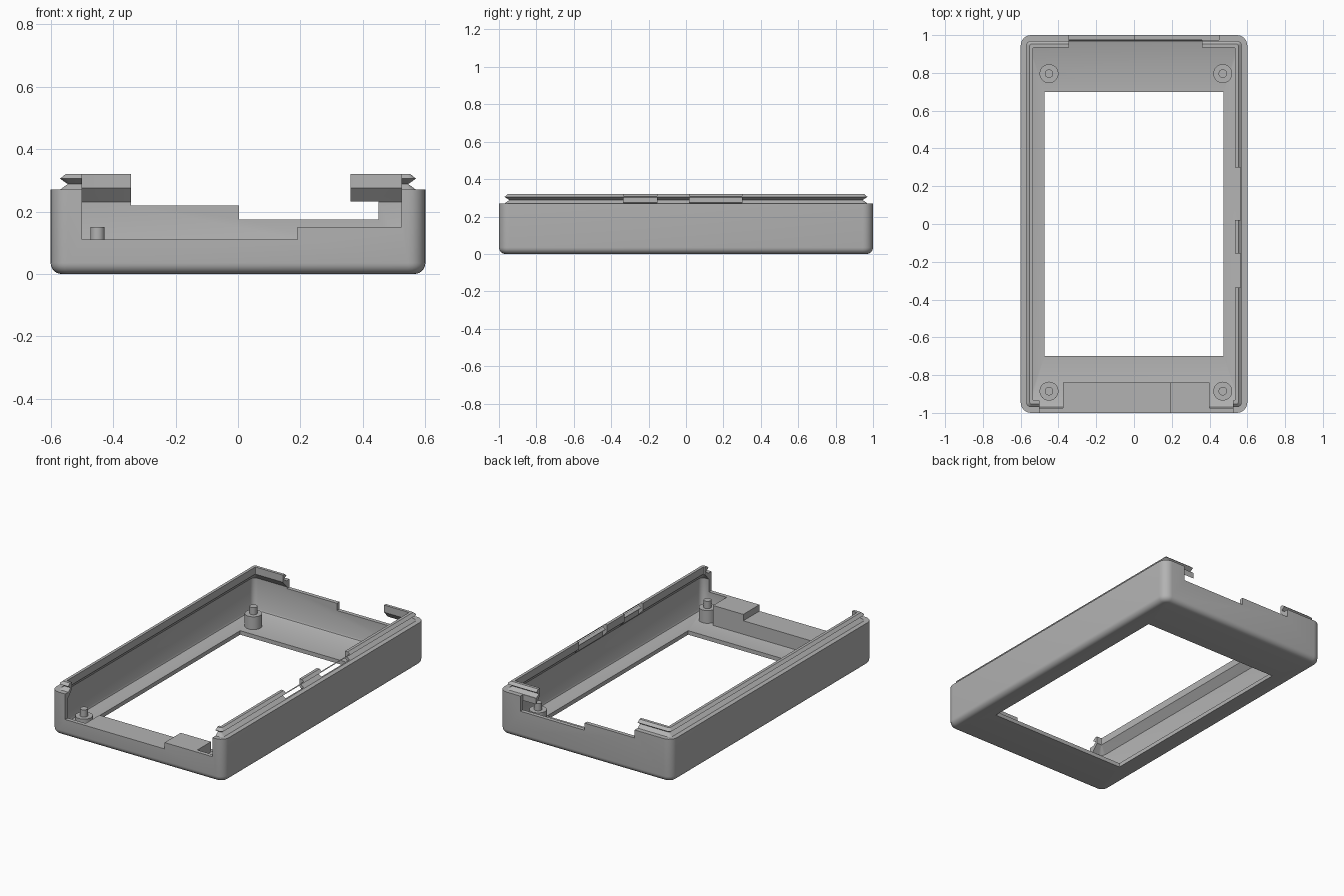
import bpy, bmesh, math

if "Cube" in bpy.data.objects:
    bpy.data.objects.remove(bpy.data.objects["Cube"])

mat = bpy.data.materials.new("light grey plastic")
mat.diffuse_color = (0.45, 0.45, 0.45, 1)
mat.use_nodes = True
mat.node_tree.nodes["Principled BSDF"].inputs["Base Color"].default_value = mat.diffuse_color


def finish(bm, name):
    bmesh.ops.recalc_face_normals(bm, faces=bm.faces)
    me = bpy.data.meshes.new(name)
    bm.to_mesh(me)
    bm.free()
    me.materials.append(mat)
    ob = bpy.data.objects.new(name, me)
    bpy.context.collection.objects.link(ob)
    return ob


def box(name, x0, x1, y0, y1, z0, z1):
    bm = bmesh.new()
    bmesh.ops.create_cube(bm, size=1)
    for v in bm.verts:
        v.co = ((x0 + x1) / 2 + v.co.x * (x1 - x0),
                (y0 + y1) / 2 + v.co.y * (y1 - y0),
                (z0 + z1) / 2 + v.co.z * (z1 - z0))
    return finish(bm, name)


def smooth(ob):
    bpy.ops.object.select_all(action='DESELECT')
    ob.select_set(True)
    bpy.context.view_layer.objects.active = ob
    bpy.ops.object.shade_smooth_by_angle(angle=math.radians(30))


def rounded_rect(bm, hx, hy, r, z, n=6):
    ring = []
    for q, (sx, sy) in enumerate([(1, 1), (-1, 1), (-1, -1), (1, -1)]):
        for i in range(n + 1):
            a = math.pi / 2 * (q + i / n)
            ring.append(bm.verts.new((sx * (hx - r) + r * math.cos(a),
                                      sy * (hy - r) + r * math.sin(a), z)))
    return ring


# Case shell: (inset, z) section swept round a rounded rectangle
R = 0.035
profile = [(R - R * math.sin(a), R - R * math.cos(a))
           for a in [math.pi / 12 * i for i in range(7)]]
profile += [(0, 0.27), (0.03, 0.27), (0.055, 0.288), (0.03, 0.305),   # rim and snap lip
            (0.048, 0.32), (0.066, 0.32), (0.066, 0.275), (0.025, 0.23),
            (0.025, 0.04), (0.03, 0.03), (0.04, 0.025)]
bm = bmesh.new()
rings = [rounded_rect(bm, 0.6 - d, 1 - d, max(0.055 - d, 0.004), z) for d, z in profile]
rings += [rounded_rect(bm, 0.475, 0.70, 0.002, z) for z in (0.025, 0)]   # screen window
for a, b in zip(rings, rings[1:] + rings[:1]):
    for i in range(len(a)):
        j = (i + 1) % len(a)
        bm.faces.new((a[i], a[j], b[j], b[i]))
shell = finish(bm, "case_shell")

# Wall cut-outs: front opening, stepped back opening, side lip gaps
cuts = [(-0.5, 0.19, -1.1, -0.9, 0.11, 0.5), (0.185, 0.523, -1.1, -0.9, 0.15, 0.5),
        (-0.343, 0.005, 0.9, 1.1, 0.22, 0.5), (0.004, 0.36, 0.9, 1.1, 0.175, 0.5),
        (0.355, 0.45, 0.973, 1.1, 0.175, 0.5),
        (0.5, 0.565, 0.02, 0.3, 0.225, 0.5), (0.5, 0.565, -0.335, -0.155, 0.225, 0.5)]
bpy.context.view_layer.objects.active = shell
for c in cuts:
    cutter = box("cutter", *c)
    cutter.hide_render = True
    m = shell.modifiers.new("cut", 'BOOLEAN')
    m.operation = 'DIFFERENCE'
    m.solver = 'EXACT'
    m.object = cutter
    bpy.ops.object.modifier_apply(modifier=m.name)
    bpy.data.objects.remove(cutter)
smooth(shell)

# Stepped block inside the front wall
box("front_block_low", -0.375, 0.19, -0.976, -0.84, 0.02, 0.11)
box("front_block_high", 0.19, 0.40, -0.976, -0.84, 0.02, 0.15)

# Four mounting posts with locating pins
for x in (-0.45, 0.47):
    for y in (-0.885, 0.796):
        bm = bmesh.new()
        rings = []
        for r, z in [(0.05, 0.02), (0.05, 0.105), (0.0225, 0.105), (0.0225, 0.15)]:
            rings.append([bm.verts.new((x + r * math.cos(t * math.pi / 16),
                                        y + r * math.sin(t * math.pi / 16), z)) for t in range(32)])
        for a, b in zip(rings, rings[1:]):
            for i in range(32):
                bm.faces.new((a[i], a[i - 1], b[i - 1], b[i]))
        bm.faces.new(rings[0])
        bm.faces.new(rings[-1])
        smooth(finish(bm, "mounting_post"))
